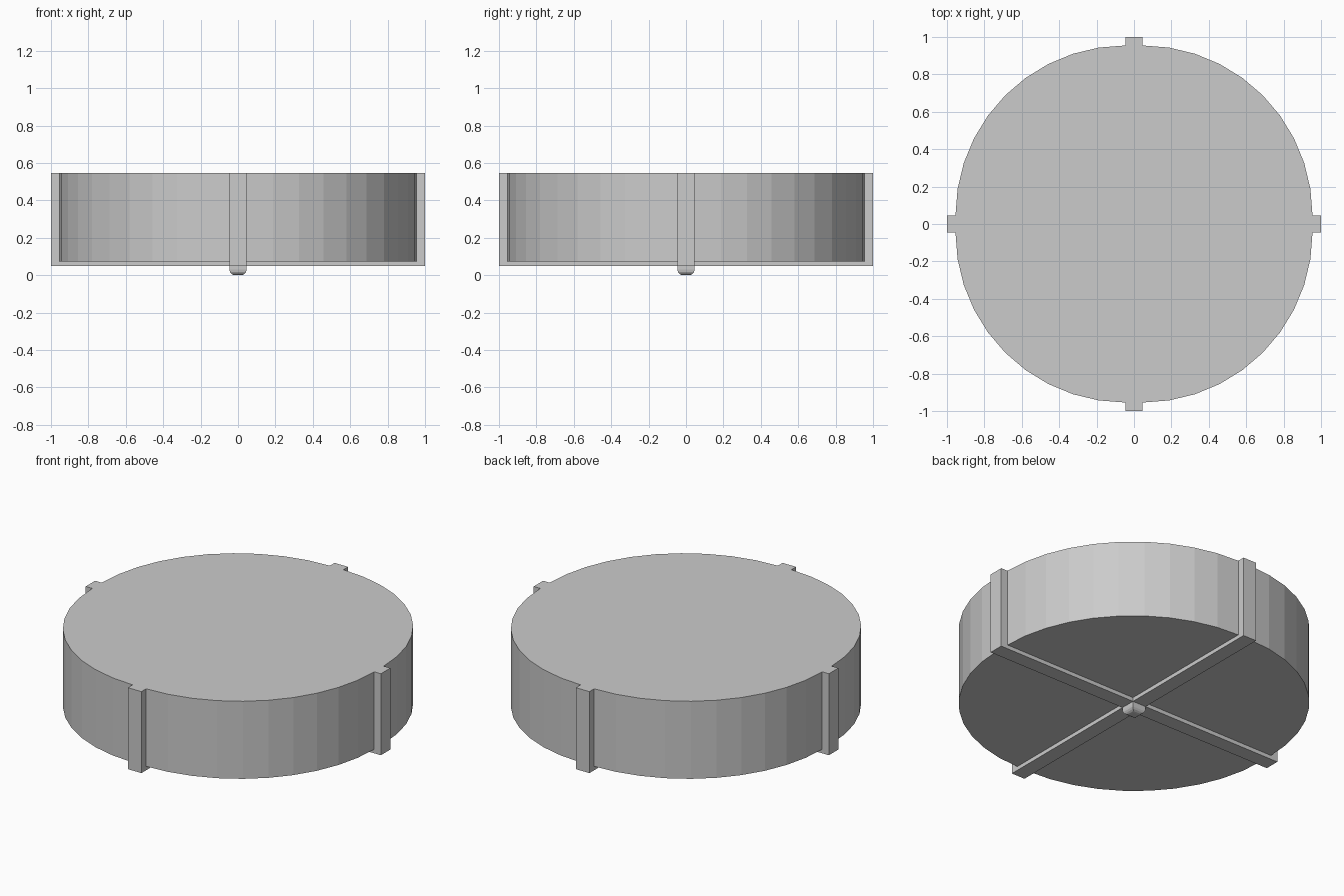
import bpy, bmesh
from math import sin, cos, pi, radians

if "Cube" in bpy.data.objects:
    bpy.data.objects.remove(bpy.data.objects["Cube"])

W = 0.0455          # half width of the ribs
R = 0.909           # radius of each quarter wedge
TOP, RIB_Z, WEDGE_Z = 0.548, 0.049, 0.073


def prism(name, outline, z0, z1):
    """Extrude a flat outline (counter-clockwise) from z0 up to z1."""
    bm = bmesh.new()
    face = bm.faces.new([bm.verts.new((x, y, z0)) for x, y in outline])
    ext = bmesh.ops.extrude_face_region(bm, geom=[face])
    verts = [g for g in ext["geom"] if isinstance(g, bmesh.types.BMVert)]
    bmesh.ops.translate(bm, vec=(0, 0, z1 - z0), verts=verts)
    bmesh.ops.recalc_face_normals(bm, faces=bm.faces[:])
    mesh = bpy.data.meshes.new(name)
    bm.to_mesh(mesh)
    bm.free()
    obj = bpy.data.objects.new(name, mesh)
    bpy.context.collection.objects.link(obj)
    return obj


def turn(points, angle):
    c, s = cos(angle), sin(angle)
    return [(x * c - y * s, x * s + y * c) for x, y in points]


# Four quarter wedges fitted between the ribs
arc = [(W + R * cos(radians(9 * i)), W + R * sin(radians(9 * i))) for i in range(11)]
for q in range(4):
    prism(f"quarter_wedge_{q + 1}", turn([(W, W)] + arc, q * pi / 2), WEDGE_Z, TOP)

# Cross of ribs, proud of the wedges at the rim and underneath
arm = [(W, -W), (1, -W), (1, W)]
cross = [p for q in range(4) for p in turn(arm, q * pi / 2)]
prism("cross_ribs", cross, RIB_Z, TOP)

# Small square foot with a rounded lower end
foot = prism("centre_foot", [(-W, -W), (W, -W), (W, W), (-W, W)], 0, RIB_Z)
bm = bmesh.new()
bm.from_mesh(foot.data)
low = [e for e in bm.edges if all(v.co.z < 0.001 for v in e.verts)]
bmesh.ops.bevel(bm, geom=low, offset=0.03, segments=4, profile=0.5, affect='EDGES')
bm.to_mesh(foot.data)
bm.free()
